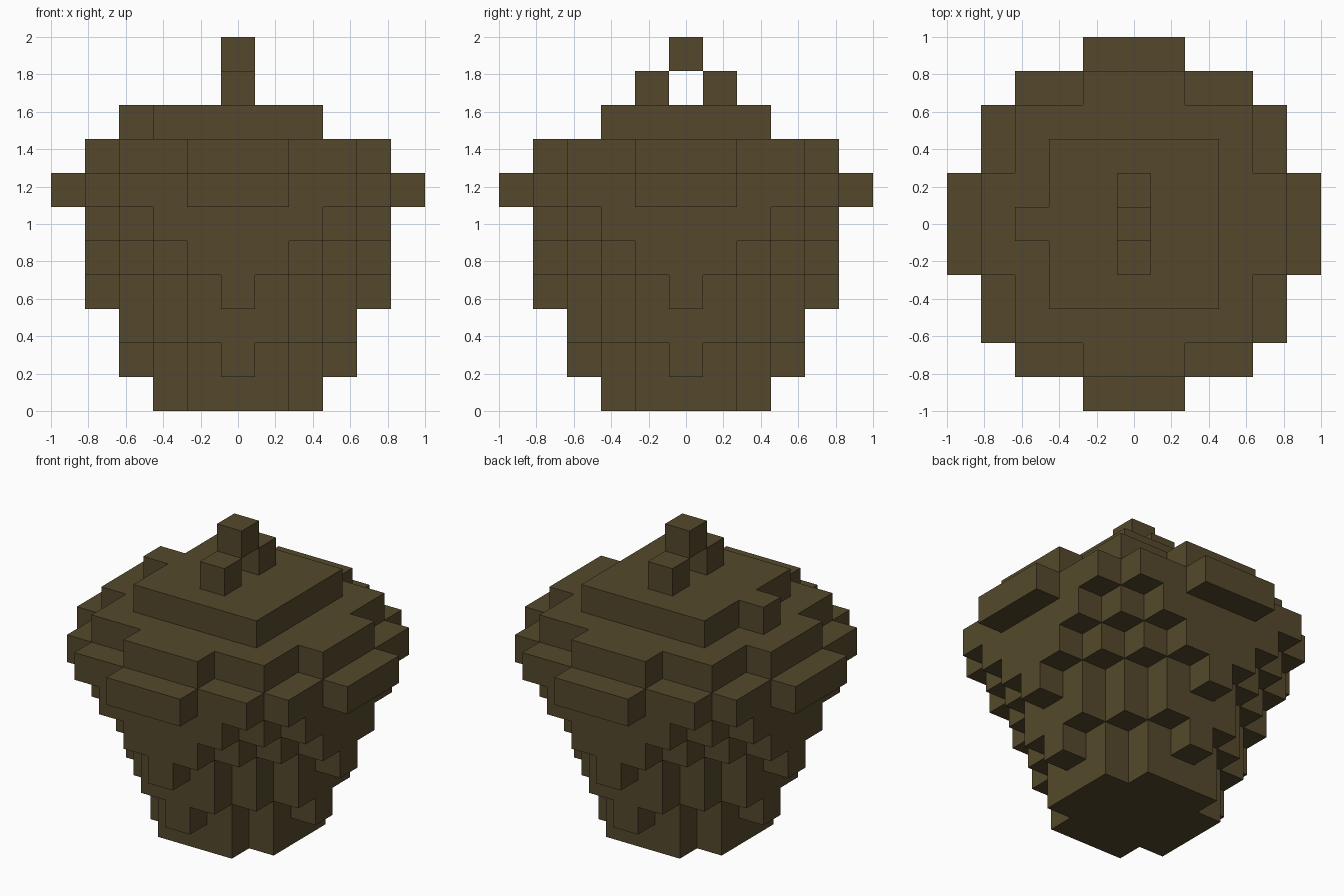
import bpy
import bmesh

cube = bpy.data.objects.get("Cube")
if cube:
    bpy.data.objects.remove(cube, do_unlink=True)

U = 2 / 11  # size of one block

# Single flat brown
brown = bpy.data.materials.new("dark_brown")
brown.use_nodes = True
colour = (0.09, 0.066, 0.025, 1)
brown.diffuse_color = colour
bsdf = brown.node_tree.nodes["Principled BSDF"]
bsdf.inputs["Base Color"].default_value = colour
bsdf.inputs["Roughness"].default_value = 0.9


def prism(name, outline, level):
    """Extrude an outline, given in block units, one block up from a level."""
    bm = bmesh.new()
    base = bm.faces.new([bm.verts.new((x * U, y * U, level * U)) for x, y in outline])
    top = bmesh.ops.extrude_face_region(bm, geom=[base], use_keep_orig=True)["geom"]
    verts = [g for g in top if isinstance(g, bmesh.types.BMVert)]
    bmesh.ops.translate(bm, verts=verts, vec=(0, 0, U))
    bmesh.ops.recalc_face_normals(bm, faces=bm.faces)
    mesh = bpy.data.meshes.new(name)
    bm.to_mesh(mesh)
    bm.free()
    mesh.materials.append(brown)
    obj = bpy.data.objects.new(name, mesh)
    bpy.context.scene.collection.objects.link(obj)
    return obj


def tier(name, reach, level):
    """Stepped disc: reach[k] is how many blocks deep column k goes."""
    n = len(reach) - 1
    quarter = [(n + 0.5, reach[n] + 0.5)]
    for k in range(n - 1, -1, -1):
        if reach[k] != reach[k + 1]:
            quarter += [(k + 0.5, reach[k + 1] + 0.5), (k + 0.5, reach[k] + 0.5)]
    outline = []
    for _ in range(4):
        outline += quarter
        quarter = [(-y, x) for x, y in quarter]
    return prism(name, outline, level)


def block(name, x, y, level):
    return prism(name, [(x - 0.5, y - 0.5), (x + 0.5, y - 0.5),
                        (x + 0.5, y + 0.5), (x - 0.5, y + 0.5)], level)


# Bowl tiers, rim and lid, from the ground up
TIERS = [
    ("foot", [2, 2, 1]),
    ("bowl_lower", [3, 2, 1, 0]),
    ("bowl_lower_band", [3, 3, 2, 1]),
    ("bowl_middle", [4, 3, 2, 1, 0]),
    ("bowl_upper", [4, 4, 3, 2, 1]),
    ("bowl_top", [4, 4, 4, 3, 2]),
    ("rim", [5, 5, 4, 4, 3, 1]),
    ("lid_lower", [4, 4, 3, 3, 1]),
    ("lid_upper", [2, 2, 2]),
]
for level, (name, reach) in enumerate(TIERS):
    tier(name, reach, level)

# Small tab on one side of the lid
block("lid_tab", -3, 0, 8)

# Arched handle: two posts and a cap
block("handle_front_post", 0, -1, 9)
block("handle_back_post", 0, 1, 9)
block("handle_cap", 0, 0, 10)
